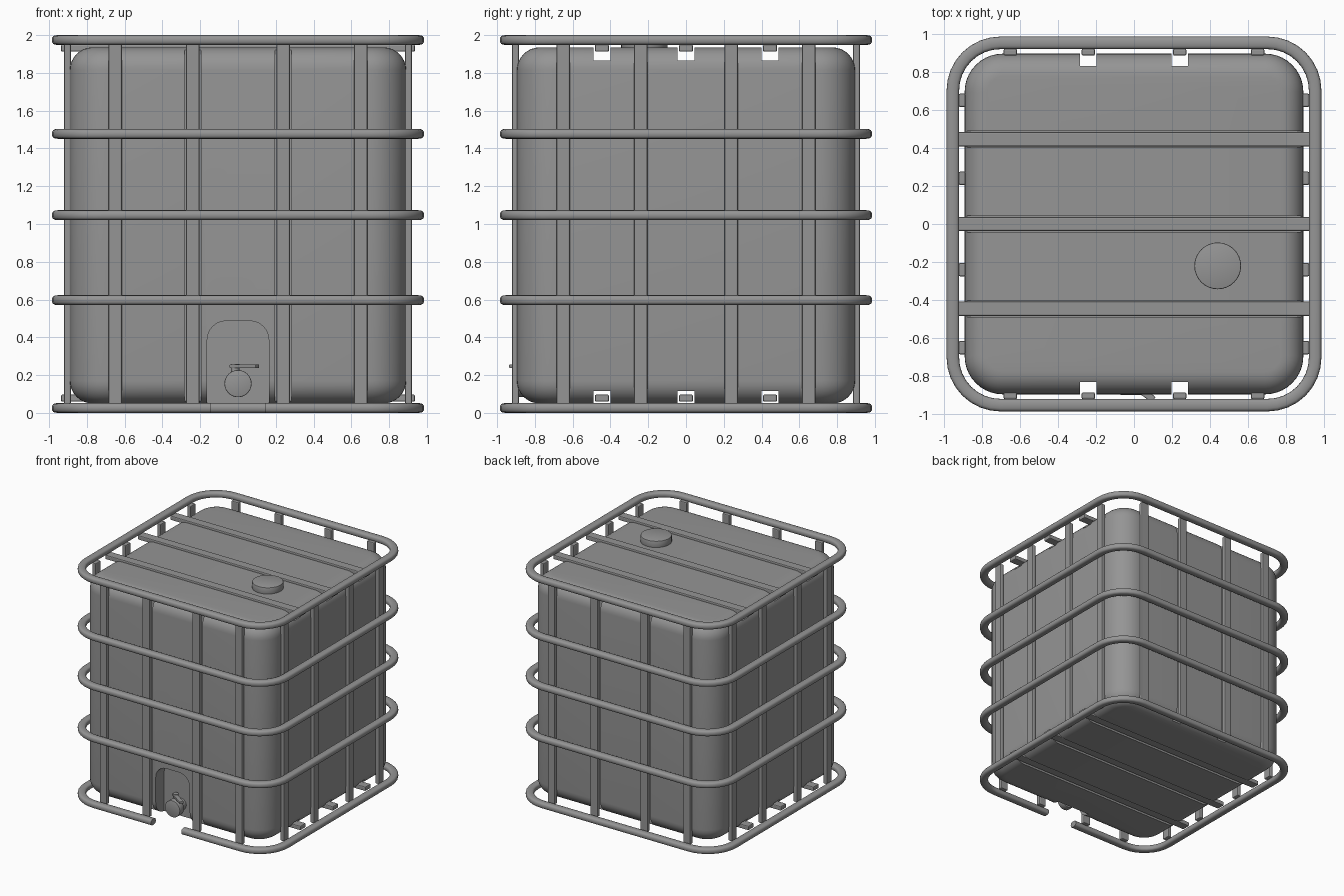
import bpy, bmesh
from math import cos, sin, pi, radians, copysign
from mathutils import Vector, Matrix

if "Cube" in bpy.data.objects:
    bpy.data.objects.remove(bpy.data.objects["Cube"])

grey = bpy.data.materials.new("mid_grey")
grey.use_nodes = True
COLOUR = (0.3, 0.3, 0.3, 1)
grey.diffuse_color = COLOUR
grey.node_tree.nodes["Principled BSDF"].inputs["Base Color"].default_value = COLOUR


def finish(name, bm):
    bmesh.ops.recalc_face_normals(bm, faces=bm.faces)
    mesh = bpy.data.meshes.new(name)
    bm.to_mesh(mesh)
    bm.free()
    mesh.materials.append(grey)
    obj = bpy.data.objects.new(name, mesh)
    bpy.context.collection.objects.link(obj)
    return obj


def smooth(obj, angle=35):
    bpy.ops.object.select_all(action='DESELECT')
    obj.select_set(True)
    bpy.context.view_layer.objects.active = obj
    bpy.ops.object.shade_smooth_by_angle(angle=radians(angle))


def box(name, centre, size, bevel=0.0):
    bm = bmesh.new()
    bmesh.ops.create_cube(bm, size=1, matrix=Matrix.Translation(centre) @ Matrix.Diagonal((*size, 1)))
    if bevel:
        bmesh.ops.bevel(bm, geom=bm.edges[:], offset=bevel, segments=2, profile=0.5, affect='EDGES')
    return finish(name, bm)


def cylinder(name, centre, radius, depth, axis='Z', sides=32, bevel=0.0):
    bm = bmesh.new()
    turn = Matrix.Rotation(pi / 2, 4, 'X') if axis == 'Y' else Matrix.Identity(4)
    bmesh.ops.create_cone(bm, cap_ends=True, segments=sides, radius1=radius, radius2=radius,
                          depth=depth, matrix=Matrix.Translation(centre) @ turn)
    if bevel:
        rims = [e for e in bm.edges if any(len(f.verts) > 4 for f in e.link_faces)]
        bmesh.ops.bevel(bm, geom=rims, offset=bevel, segments=2, profile=0.5, affect='EDGES')
    obj = finish(name, bm)
    smooth(obj)
    return obj


def hoop(name, z, gap=0.0, half=0.952, radius=0.25, steps=8):
    """Rounded square tube; a gap leaves the front open around x = 0."""
    path = [(Vector((gap, -half)), Vector((0, -1)))]
    inner = half - radius
    for corner, (sx, sy) in enumerate(((1, -1), (1, 1), (-1, 1), (-1, -1))):
        for i in range(steps + 1):
            a = (corner - 1 + i / steps) * pi / 2
            n = Vector((cos(a), sin(a)))
            path.append((Vector((sx, sy)) * inner + n * radius, n))
    path.append((Vector((-gap, -half)), Vector((0, -1))))
    if not gap:
        path = path[1:-1]
    bm = bmesh.new()
    loops = []
    for p, n in path:
        loop = []
        for k in range(16):
            a = 2 * pi * k / 16
            # squarish oval section
            u = copysign(abs(cos(a)) ** 0.7, cos(a)) * 0.033
            v = copysign(abs(sin(a)) ** 0.7, sin(a)) * 0.026
            q = p + n * u
            loop.append(bm.verts.new((q.x, q.y, z + v)))
        loops.append(loop)
    pairs = list(zip(loops, loops[1:]))
    if gap:
        bm.faces.new(loops[0])
        bm.faces.new(loops[-1])
    else:
        pairs.append((loops[-1], loops[0]))
    for a, b in pairs:
        for k in range(16):
            bm.faces.new((a[k], a[k - 1], b[k - 1], b[k]))
    smooth(finish(name, bm), 50)


# Tank: box with large upright corners and softer top and bottom rims
LOW, HIGH = 0.05, 1.935
bm = bmesh.new()
bmesh.ops.create_cube(bm, size=1, matrix=Matrix.Translation((0, 0, (LOW + HIGH) / 2))
                      @ Matrix.Diagonal((1.78, 1.79, HIGH - LOW, 1)))
upright = [e for e in bm.edges if abs(e.verts[0].co.z - e.verts[1].co.z) > 1]
bmesh.ops.bevel(bm, geom=upright, offset=0.2, segments=10, profile=0.5, affect='EDGES')
rims = [e for e in bm.edges if abs(e.verts[0].co.z - e.verts[1].co.z) < 0.01]
bmesh.ops.bevel(bm, geom=rims, offset=0.12, segments=8, profile=0.5, affect='EDGES')
tank = finish("tank", bm)

# Cutters: grooves for the middle posts and cross bars, arched valve recess
BAR_Y = (-0.445, 0.0, 0.445)
cutters = []
for side in (-1, 1):
    for x in (-0.24, 0.24):
        cutters.append(box("post_groove_cutter", (x, side * 0.93, 1), (0.088, 0.2, 2.2)))
    z = 1.965 if side > 0 else 0.015
    for y in BAR_Y:
        cutters.append(box("bar_groove_cutter", (0, y, z), (2.2, 0.088, 0.2)))

bm = bmesh.new()
outline = [(-0.163, 0.0), (0.163, 0.0)]
for cx, start in ((0.063, 0), (-0.063, pi / 2)):
    for i in range(7):
        a = start + i * pi / 12
        outline.append((cx + 0.1 * cos(a), 0.387 + 0.1 * sin(a)))
arch = bm.faces.new([bm.verts.new((x, -1.0, z)) for x, z in outline])
pushed = bmesh.ops.extrude_face_region(bm, geom=[arch])["geom"]
bmesh.ops.translate(bm, vec=(0, 0.22, 0), verts=[v for v in pushed if isinstance(v, bmesh.types.BMVert)])
cutters.append(finish("recess_cutter", bm))

for cutter in cutters:
    mod = tank.modifiers.new("cut", 'BOOLEAN')
    mod.operation = 'DIFFERENCE'
    mod.solver = 'EXACT'
    mod.object = cutter
bpy.context.view_layer.objects.active = tank
for mod in list(tank.modifiers):
    bpy.ops.object.modifier_apply(modifier=mod.name)
for cutter in cutters:
    bpy.data.objects.remove(cutter)
smooth(tank, 30)

# Cage hoops, the lowest one open in front of the valve
hoop("bottom_hoop", 0.026, gap=0.145)
for name, z in (("lower_hoop", 0.597), ("middle_hoop", 1.047), ("upper_hoop", 1.477), ("top_hoop", 1.974)):
    hoop(name, z)

# Upright posts on all four sides
for side in (-1, 1):
    for t in (-0.65, -0.24, 0.24, 0.65):
        box("front_post" if side < 0 else "back_post", (t, side * 0.903, 1), (0.07, 0.036, 1.93), 0.008)
        box("side_post", (side * 0.903, t, 1), (0.036, 0.07, 1.93), 0.008)

# Cross bars over and under the tank
for y in BAR_Y:
    box("top_bar", (0, y, 1.931), (1.874, 0.075, 0.038), 0.008)
    box("bottom_bar", (0, y, 0.078), (1.874, 0.075, 0.038), 0.008)

# Filler cap
cylinder("filler_cap", (0.44, -0.22, 1.955), 0.123, 0.07, bevel=0.006)

# Outlet valve with stem and handle
cylinder("valve_pipe", (0, -0.81, 0.155), 0.05, 0.12, 'Y')
cylinder("valve_cap", (0, -0.87, 0.155), 0.072, 0.06, 'Y', bevel=0.005)
cylinder("valve_stem", (-0.015, -0.83, 0.215), 0.022, 0.09, sides=16)
handle = box("valve_handle", (0.06, 0, 0), (0.17, 0.035, 0.02), 0.004)
handle.matrix_world = Matrix.Translation((-0.015, -0.84, 0.247)) @ Matrix.Rotation(radians(-35), 4, 'Z')
